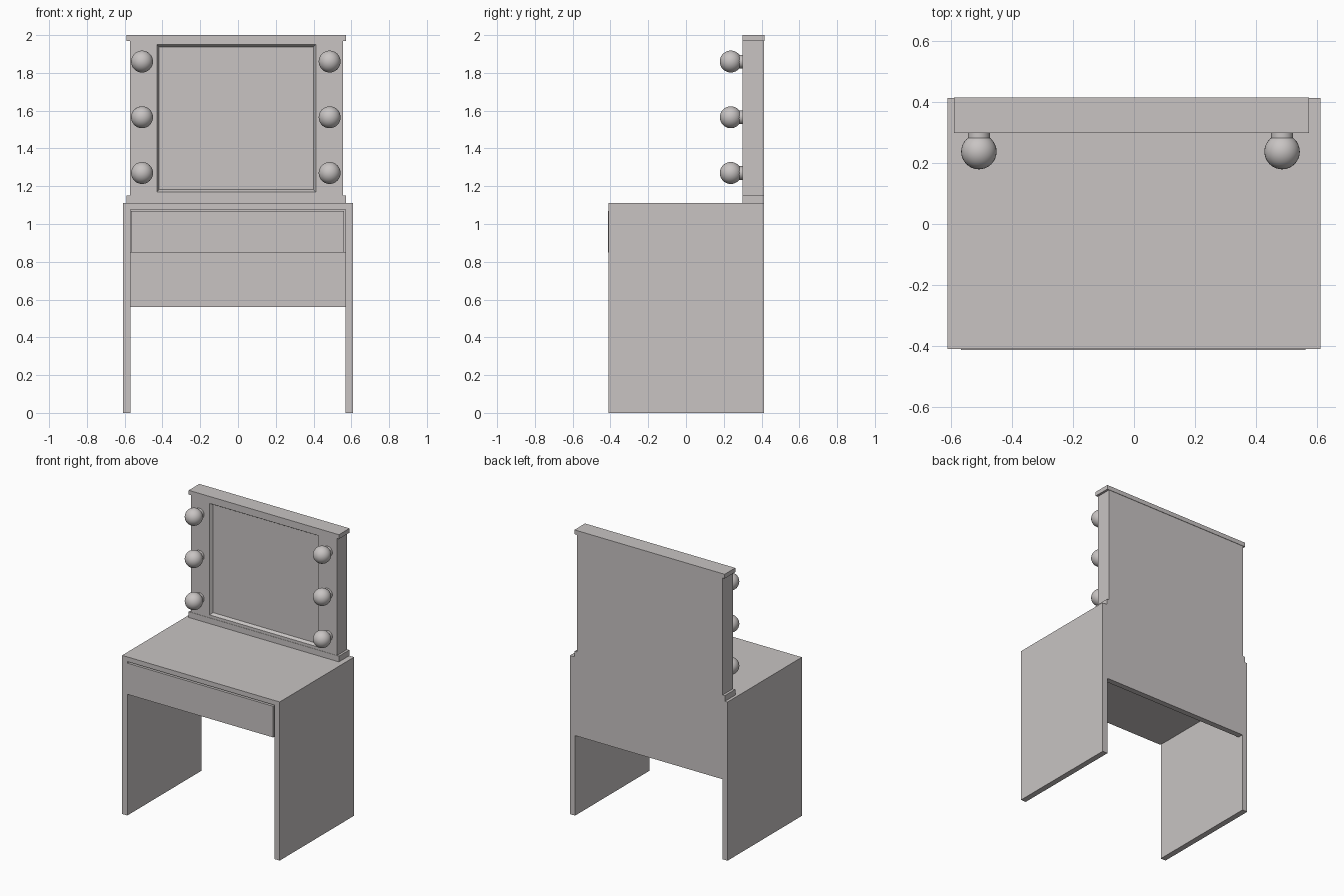
import bpy, bmesh, math

if "Cube" in bpy.data.objects:
    bpy.data.objects.remove(bpy.data.objects["Cube"])

grey = bpy.data.materials.new("warm_grey")
grey.diffuse_color = (0.58, 0.552, 0.545, 1)
grey.use_nodes = True
grey.node_tree.nodes["Principled BSDF"].inputs["Base Color"].default_value = grey.diffuse_color


def finish(name, bm):
    bmesh.ops.recalc_face_normals(bm, faces=bm.faces)
    me = bpy.data.meshes.new(name)
    bm.to_mesh(me)
    bm.free()
    me.materials.append(grey)
    ob = bpy.data.objects.new(name, me)
    bpy.context.collection.objects.link(ob)
    return ob


def box(name, x0, x1, y0, y1, z0, z1):
    bm = bmesh.new()
    bmesh.ops.create_cube(bm, size=1)
    for v in bm.verts:
        v.co = (x1 if v.co.x > 0 else x0,
                y1 if v.co.y > 0 else y0,
                z1 if v.co.z > 0 else z0)
    return finish(name, bm)


def smooth(ob):
    bpy.ops.object.select_all(action='DESELECT')
    ob.select_set(True)
    bpy.context.view_layer.objects.active = ob
    bpy.ops.object.shade_smooth_by_angle(angle=math.radians(35))


BACK = 0.412

# table: side panels, top, back panel, drawer
box("left_side_panel", -0.61, -0.57, -0.41, BACK, 0, 1.11)
box("right_side_panel", 0.57, 0.61, -0.41, BACK, 0, 1.11)
box("table_top", -0.57, 0.57, -0.41, BACK, 1.077, 1.11)
box("back_panel", -0.57, 0.57, 0.372, BACK, 0.56, 1.077)
box("drawer_box", -0.57, 0.57, -0.39, 0.372, 0.85, 1.077)
box("drawer_front", -0.567, 0.562, -0.413, -0.39, 0.85, 1.068)

# mirror frame: rectangular rings from the back to the recessed mirror face
rings = [(-0.573, 0.557, 1.15, 1.97, BACK),
         (-0.573, 0.557, 1.15, 1.97, 0.30),
         (-0.43, 0.412, 1.17, 1.95, 0.30),
         (-0.417, 0.399, 1.182, 1.938, 0.32)]
bm = bmesh.new()
loops = [[bm.verts.new(p) for p in ((a, y, c), (b, y, c), (b, y, d), (a, y, d))]
         for a, b, c, d, y in rings]
for p, q in zip(loops, loops[1:]):
    for i in range(4):
        j = (i + 1) % 4
        bm.faces.new((p[i], p[j], q[j], q[i]))
bm.faces.new(loops[0])
bm.faces.new(loops[-1])
finish("mirror_frame", bm)
box("frame_base", -0.59, 0.573, 0.298, BACK, 1.11, 1.15)
box("frame_cap", -0.59, 0.573, 0.298, BACK + 0.003, 1.97, 2.0)

# light bulbs with round sockets
for side, x in (("left", -0.508), ("right", 0.485)):
    for n, z in enumerate((1.27, 1.565, 1.86), 1):
        bpy.ops.mesh.primitive_uv_sphere_add(segments=32, ring_count=16, radius=0.058,
                                             location=(x, 0.237, z))
        bulb = bpy.context.object
        bulb.name = f"{side}_bulb_{n}"
        bpy.ops.mesh.primitive_cylinder_add(vertices=32, radius=0.036, depth=0.025,
                                            location=(x, 0.2885, z),
                                            rotation=(math.pi / 2, 0, 0))
        socket = bpy.context.object
        socket.name = f"{side}_socket_{n}"
        for ob in (bulb, socket):
            ob.data.materials.append(grey)
            smooth(ob)
